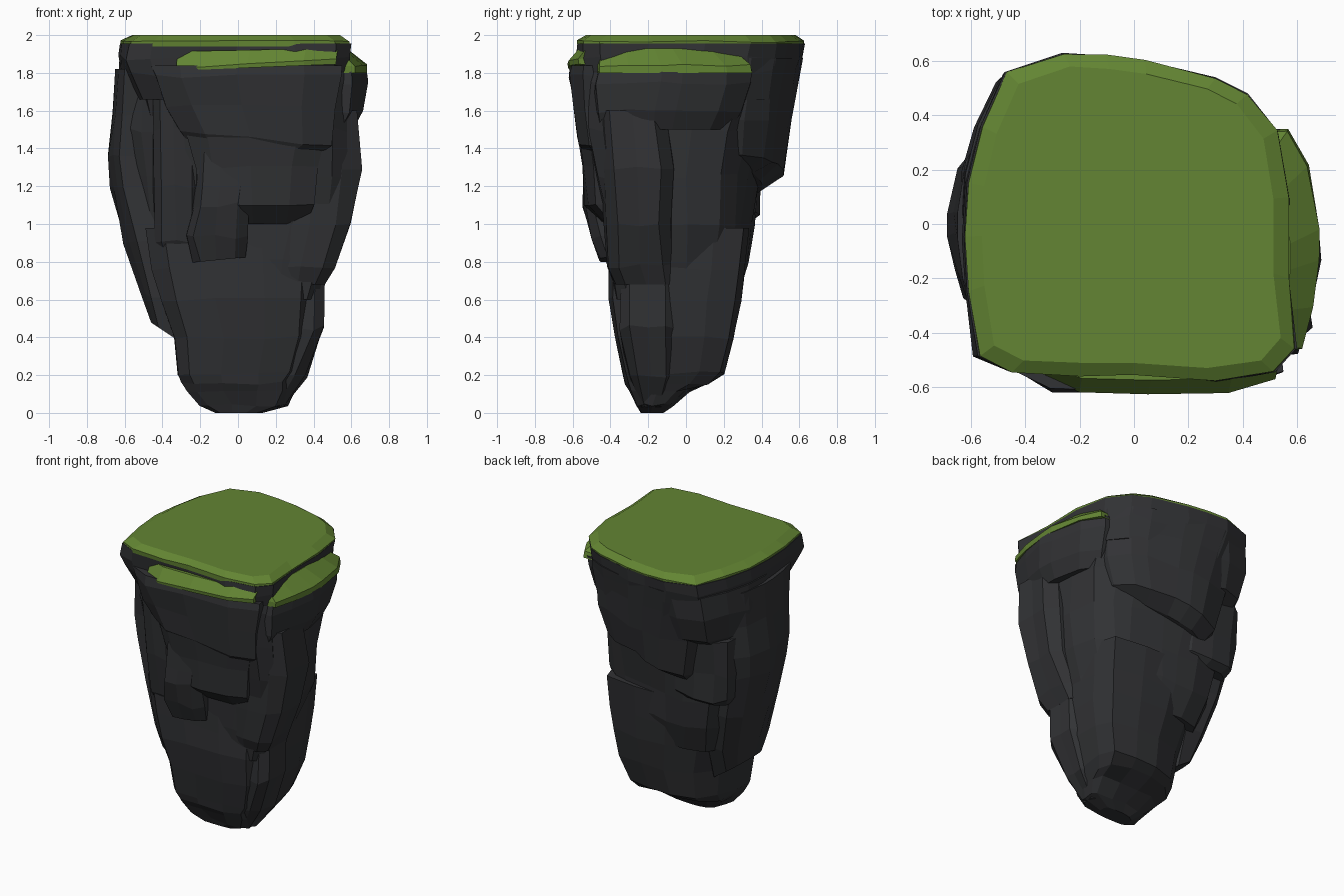
import bpy, bmesh, random

random.seed(4)

# materials
def material(name, rgb):
    m = bpy.data.materials.new(name)
    m.diffuse_color = (*rgb, 1)
    return m

ROCK = material("dark_rock", (0.031, 0.032, 0.035))
GRASS = material("grass", (0.125, 0.235, 0.033))

# irregular plan of the cliff top, seen from above
PLAN = [(-.57, -.49), (-.45, -.55), (-.2, -.56), (0, -.56), (.3, -.58), (.52, -.55),
        (.6, -.46), (.57, -.2), (.57, .1), (.53, .34), (.42, .48), (.3, .54),
        (.05, .6), (-.1, .62), (-.26, .63), (-.47, .56), (-.56, .36), (-.61, .15),
        (-.62, -.05), (-.61, -.25)]
# the body below has its front left corner cut off
BODY = [(-.51, -.34), (-.37, -.48)] + PLAN[2:-1] + [(-.59, -.24)]
# squarer plan for the foot
FOOT = [(-1, -.75), (-.8, -.97), (-.3, -1), (.3, -1), (.75, -.92), (.95, -.6), (1, -.1), (1, .5),
        (.9, .92), (.4, 1), (-.1, 1), (-.6, .8), (-.9, .4), (-.98, -.2)]
# chamfered block plan for the front slabs
BLOCK = [(-1, -.6), (-.7, -.95), (-.1, -1), (.6, -.95), (1, -.65), (.97, 0),
         (1, .6), (.65, .95), (0, 1), (-.65, .95), (-.95, .65), (-1, 0)]
# rounder plan for the side slabs
ROUND = [(-.67, -.95), (0, -1), (.67, -.95), (.88, -.57), (1, -.15), (1, .12), (.8, .68),
         (.4, 1), (-.4, 1), (-.8, .68), (-1, .12), (-1, -.15), (-.88, -.57)]


def unit(plan):
    xs, ys = zip(*plan)
    return [((x - min(xs)) / (max(xs) - min(xs)), (y - min(ys)) / (max(ys) - min(ys)))
            for x, y in plan]


def loft(name, plan, rings, mat, rough=0.01):
    """Each ring is z, x0, x1, y0, y1 and optional tilt in x; the plan is stretched into it."""
    bm = bmesh.new()
    loops = []
    for i, (z, x0, x1, y0, y1, *tilt) in enumerate(rings):
        loop = []
        for u, v in unit(plan):
            x, y = x0 + u * (x1 - x0), y0 + v * (y1 - y0)
            zz = z + (tilt[0] * x if tilt else 0)
            if 0 < i < len(rings) - 1:
                x += random.uniform(-rough, rough)
                y += random.uniform(-rough, rough)
                zz += random.uniform(-rough, rough) * 1.5
            loop.append(bm.verts.new((x, y, zz)))
        loops.append(loop)
    n = len(plan)
    for a, b in zip(loops, loops[1:]):
        for i in range(n):
            j = (i + 1) % n
            bm.faces.new((a[i], a[j], b[j], b[i]))
    bm.faces.new(loops[0][::-1])
    bm.faces.new(loops[-1])
    bmesh.ops.recalc_face_normals(bm, faces=bm.faces)
    me = bpy.data.meshes.new(name)
    bm.to_mesh(me)
    bm.free()
    me.materials.append(mat)
    ob = bpy.data.objects.new(name, me)
    bpy.context.collection.objects.link(ob)
    return ob


# tapering foot, main rock and the wider rim under the grass
loft("cliff_foot", FOOT, [
    (0, -.12, .13, -.24, -.12), (.04, -.20, .26, -.26, -.07), (.12, -.27, .30, -.30, .02),
    (.16, -.30, .32, -.32, .14), (.21, -.32, .35, -.34, .20), (.40, -.34, .41, -.38, .25),
    (.60, -.41, .435, -.41, .29), (.76, -.46, .45, -.41, .315), (.98, -.49, .46, -.41, .335)],
    ROCK, 0.007)
loft("cliff_core", BODY, [
    (.60, -.42, .42, -.38, .27), (.80, -.50, .48, -.41, .335), (1.0, -.55, .54, -.43, .36),
    (1.25, -.59, .57, -.49, .39), (1.5, -.62, .585, -.54, .46), (1.75, -.62, .59, -.56, .57),
    (1.86, -.62, .58, -.55, .6)], ROCK)
loft("cliff_rim", PLAN, [
    (1.66, -.55, .57, -.5, .57), (1.80, -.61, .59, -.56, .60), (1.88, -.635, .60, -.575, .62),
    (1.955, -.625, .60, -.575, .63)], ROCK)

# overhang along the back, lower edge rising to the right, higher at the left corner
loft("back_overhang", PLAN, [
    (1.22, -.36, .38, -.35, .41, .25), (1.29, -.41, .46, -.40, .52, .20),
    (1.52, -.48, .54, -.45, .555, .08), (1.72, -.55, .57, -.5, .59), (1.88, -.6, .58, -.52, .62)], ROCK)
loft("back_left_overhang", BODY, [
    (1.46, -.58, .2, -.3, .42), (1.51, -.61, .3, -.35, .52), (1.7, -.635, .4, -.4, .575),
    (1.86, -.63, .5, -.45, .60)], ROCK)
loft("back_left_ledge", BLOCK, [
    (1.01, -.53, -.1, .05, .34), (1.06, -.565, -.1, .05, .385), (1.25, -.58, -.1, .05, .40),
    (1.5, -.59, -.1, .05, .42)], ROCK)

# left slab
loft("left_slab", ROUND, [
    (.17, -.46, -.22, -.26, .10, -.67), (.62, -.51, -.2, -.30, .18), (.9, -.60, -.25, -.30, .25),
    (1.2, -.67, -.3, -.29, .28), (1.36, -.69, -.3, -.29, .29), (1.58, -.67, -.3, -.31, .32),
    (1.82, -.65, -.35, -.34, .34)], ROCK)

# front slabs, stepping outwards towards the top
loft("front_slab_low", BLOCK, [
    (.82, -.24, .04, -.46, -.2, .1), (.93, -.28, .06, -.505, -.2), (1.1, -.24, .05, -.55, -.2),
    (1.2, -.22, .06, -.55, -.2), (1.45, -.22, .08, -.54, -.2)], ROCK)
loft("front_slab_mid", BLOCK, [
    (1.0, -.15, .36, -.43, -.2), (1.11, -.2, .40, -.53, -.2), (1.3, -.22, .42, -.55, -.2),
    (1.5, -.28, .47, -.58, -.2)], ROCK)
loft("front_slab_left", BLOCK, [
    (.72, -.38, -.2, -.30, -.1), (.9, -.44, -.2, -.42, -.1), (1.2, -.45, -.2, -.47, -.1),
    (1.5, -.45, -.2, -.49, -.1), (1.66, -.45, -.2, -.51, -.1)], ROCK)
loft("front_slab_high", BLOCK, [
    (1.39, -.25, .40, -.53, -.2, -.1), (1.46, -.30, .50, -.585, -.2, -.1), (1.63, -.39, .52, -.605, -.2),
    (1.78, -.44, .54, -.625, -.2), (1.84, -.46, .55, -.615, -.2)], ROCK)

# right slabs
loft("right_slab_foot", BLOCK, [
    (.03, .05, .24, -.24, -.12), (.2, .1, .36, -.31, -.06), (.45, .2, .45, -.35, -.05),
    (.72, .2, .46, -.35, -.05)], ROCK)
loft("right_slab_low", BLOCK, [
    (.68, .2, .46, -.38, -.04), (.78, .2, .51, -.41, -.06), (1.0, .2, .60, -.43, -.07),
    (1.3, .2, .65, -.45, -.06), (1.6, .2, .63, -.47, -.10)], ROCK)
loft("right_slab_high", ROUND, [
    (1.50, .2, .61, -.47, .24), (1.60, .2, .66, -.49, .29), (1.74, .2, .68, -.49, .34),
    (1.82, .2, .68, -.48, .35)], ROCK)

# grass cap and the two grassy ledges
loft("grass_cap", PLAN, [
    (1.94, -.62, .595, -.575, .625), (1.965, -.62, .595, -.575, .63), (2.0, -.56, .54, -.53, .58)],
    GRASS, 0.006)
loft("front_grass", BLOCK, [
    (1.825, -.33, .52, -.625, -.3, .04), (1.845, -.33, .52, -.628, -.3, .06),
    (1.92, -.32, .53, -.575, -.3, .02)], GRASS, 0.003)
loft("right_grass", ROUND, [
    (1.80, .3, .682, -.48, .35), (1.84, .3, .68, -.48, .34), (1.93, .3, .575, -.47, .24)],
    GRASS, 0.005)
